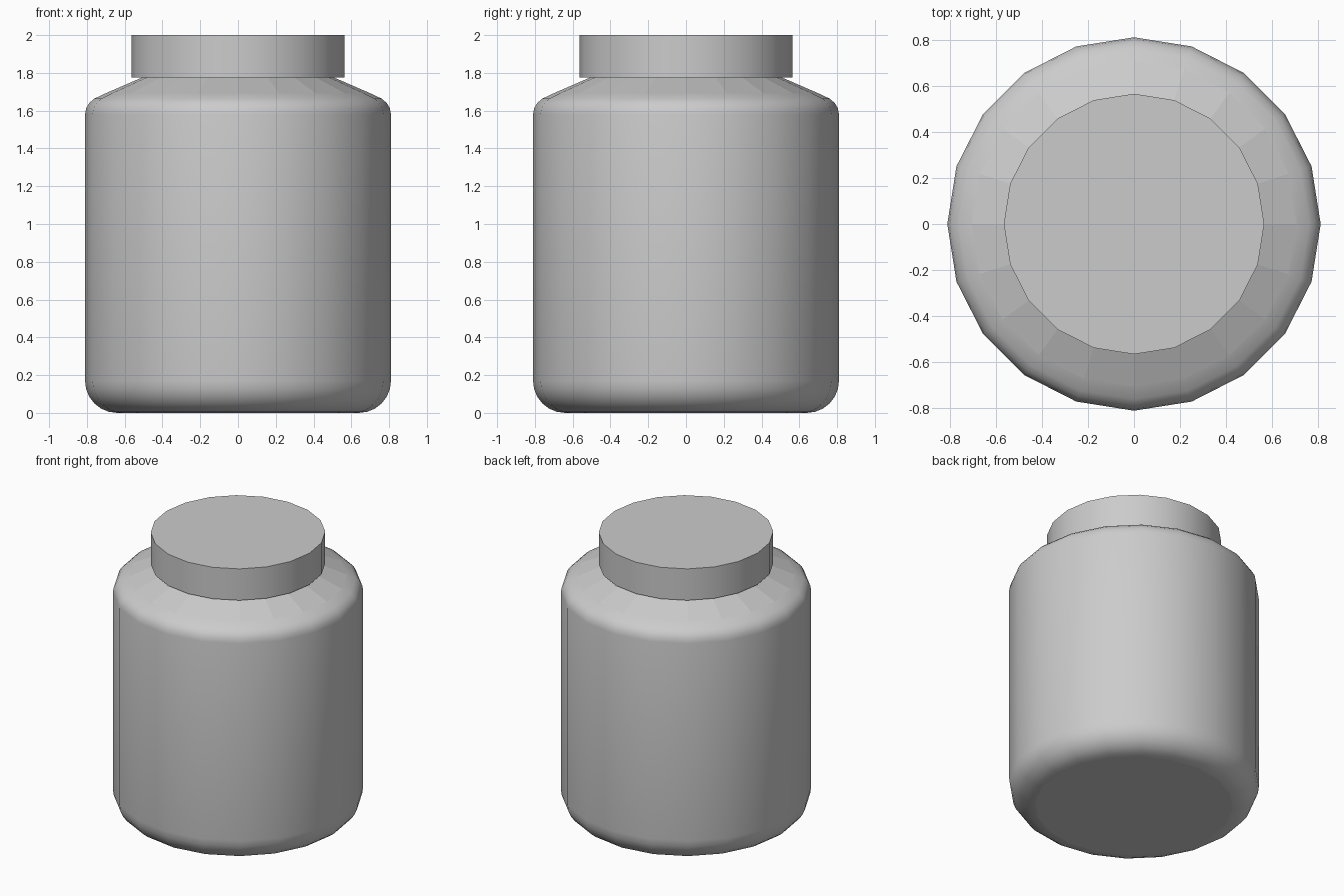
import bpy, bmesh
from math import sin, cos, pi

if "Cube" in bpy.data.objects:
    bpy.data.objects.remove(bpy.data.objects["Cube"])

SIDES = 20


def lathe(name, profile, flat_rows=()):
    """Revolve an (r, z) profile round z, closing both ends with flat caps."""
    bm = bmesh.new()
    rings = [[bm.verts.new((r * cos(2 * pi * i / SIDES), r * sin(2 * pi * i / SIDES), z))
              for i in range(SIDES)] for r, z in profile]
    for row, (lo, hi) in enumerate(zip(rings, rings[1:])):
        for i in range(SIDES):
            j = (i + 1) % SIDES
            face = bm.faces.new((lo[i], lo[j], hi[j], hi[i]))
            face.smooth = row not in flat_rows
    for cap in (rings[0][::-1], rings[-1]):
        bm.faces.new(cap).smooth = False
    # keep angular edges crisp
    for e in bm.edges:
        if e.calc_face_angle(0) > pi / 6:
            e.smooth = False
    mesh = bpy.data.meshes.new(name)
    bm.to_mesh(mesh)
    bm.free()
    obj = bpy.data.objects.new(name, mesh)
    bpy.context.collection.objects.link(obj)
    return obj


# Jar body: rounded base, straight wall, rounded shoulder, sloped top, hidden neck
R, base = 0.81, 0.17
profile = [(R - base + base * sin(a), base - base * cos(a))
           for a in (k * pi / 12 for k in range(7))]
profile += [(R, 1.58), (0.804, 1.613), (0.787, 1.641), (0.76, 1.664), (0.705, 1.69),
            (0.505, 1.777), (0.505, 1.88)]
lathe("jar_body", profile, flat_rows=(len(profile) - 3,))

# Lid
lathe("jar_lid", [(0.565, 1.775), (0.565, 2.0)])
